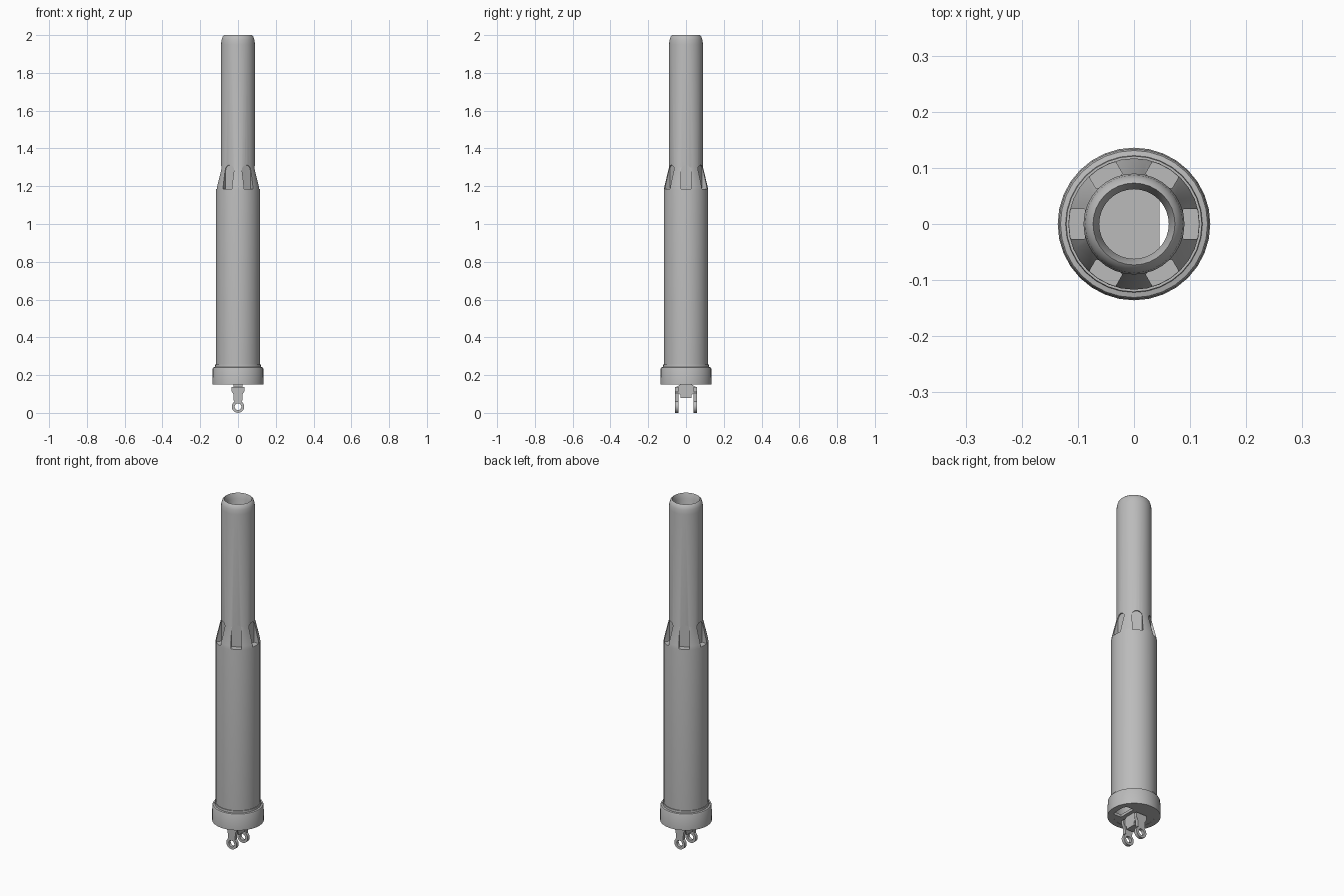
import bpy, bmesh, math
from mathutils import Matrix, Vector

cube = bpy.data.objects.get("Cube")
if cube:
    bpy.data.objects.remove(cube, do_unlink=True)

GREY = (0.5, 0.5, 0.5, 1)
grey = bpy.data.materials.new("plain grey")
grey.use_nodes = True
grey.diffuse_color = GREY
grey.node_tree.nodes["Principled BSDF"].inputs["Base Color"].default_value = GREY


def finish(name, bm):
    bmesh.ops.recalc_face_normals(bm, faces=bm.faces)
    mesh = bpy.data.meshes.new(name)
    bm.to_mesh(mesh)
    bm.free()
    mesh.materials.append(grey)
    obj = bpy.data.objects.new(name, mesh)
    bpy.context.collection.objects.link(obj)
    return obj


def activate(obj):
    bpy.ops.object.select_all(action="DESELECT")
    obj.select_set(True)
    bpy.context.view_layer.objects.active = obj


def smooth(obj):
    activate(obj)
    bpy.ops.object.shade_smooth_by_angle(angle=math.radians(32))


def lathe(name, profile, segments=32):
    """Revolve a closed (radius, height) profile about z."""
    bm = bmesh.new()
    rings = []
    for i in range(segments):
        a = math.tau * i / segments
        rings.append([bm.verts.new((r * math.cos(a), r * math.sin(a), z)) for r, z in profile])
    n = len(profile)
    for i, ring in enumerate(rings):
        following = rings[(i + 1) % segments]
        for j in range(n):
            k = (j + 1) % n
            bm.faces.new((ring[j], following[j], following[k], ring[k]))
    return finish(name, bm)


def prism(name, outline, depth, place):
    """Extrude an (across, up) outline along local y, then place it."""
    bm = bmesh.new()
    face = bm.faces.new([bm.verts.new((x, 0, z)) for x, z in outline])
    out = bmesh.ops.extrude_face_region(bm, geom=[face])
    moved = [g for g in out["geom"] if isinstance(g, bmesh.types.BMVert)]
    bmesh.ops.translate(bm, verts=moved, vec=(0, depth, 0))
    bm.transform(place)
    return finish(name, bm)


def cut(target, cutter):
    cutter.hide_render = True
    mod = target.modifiers.new("cut", "BOOLEAN")
    mod.operation = "DIFFERENCE"
    mod.solver = "EXACT"
    mod.object = cutter
    activate(target)
    bpy.ops.object.modifier_apply(modifier=mod.name)
    bpy.data.objects.remove(cutter, do_unlink=True)


def arc(radius, height, start, end, steps):
    angles = [math.radians(start + (end - start) * i / steps) for i in range(steps + 1)]
    return [(radius * math.cos(a), height + radius * math.sin(a)) for a in angles]


# Hollow barrel: wide body, tapered shoulder, narrow tube with rounded mouth
barrel = lathe("barrel", [
    (0.117, 0.2), (0.117, 1.18), (0.114, 1.2), (0.09, 1.3),
    (0.09, 1.95), (0.087, 1.975), (0.081, 1.993), (0.073, 2.0),
    (0.062, 1.97), (0.062, 1.16), (0.105, 1.12), (0.105, 0.2)])

# Six arched flutes around the shoulder
flute = [(-0.027, 1.184), (0.027, 1.184)] + arc(0.027, 1.285, 0, 180, 8)
for i in range(6):
    place = Matrix.Rotation(math.radians(30 + 60 * i), 4, "Z") @ Matrix.Translation((0, 0.083, 0))
    cut(barrel, prism("flute_cutter", flute, 0.06, place))
smooth(barrel)

# Base collar with a small step against the body
collar = lathe("base_collar", [
    (0.136, 0.15), (0.134, 0.235), (0.131, 0.241), (0.122, 0.243),
    (0.121, 0.255), (0.105, 0.255), (0.105, 0.15)])
smooth(collar)

# Floor plate with an opening on one side
bm = bmesh.new()
bmesh.ops.create_cone(bm, cap_ends=True, segments=32, radius1=0.115, radius2=0.115,
                      depth=0.015, matrix=Matrix.Translation((0, 0, 0.1585)))
floor = finish("floor_plate", bm)
opening = [(0.045, 0.1), (0.1, 0.1), (0.1, 0.2), (0.045, 0.2)]
cut(floor, prism("opening_cutter", opening, 0.1, Matrix.Translation((0, -0.05, 0))))
smooth(floor)

# Bracket core below the floor, with its profile across y
core = [(-0.03, 0.165), (-0.03, 0.15), (-0.05, 0.138), (-0.05, 0.115), (-0.03, 0.095), (-0.03, 0.078),
        (0.03, 0.078), (0.03, 0.095), (0.05, 0.115), (0.05, 0.138), (0.03, 0.15), (0.03, 0.165)]
prism("bracket_core", core, 0.05,
      Matrix.Translation((0.025, 0, 0)) @ Matrix.Rotation(math.radians(90), 4, "Z"))

# Two lugs, each ending in a round eyelet
lug = [(-0.034, 0.138), (-0.034, 0.115), (-0.025, 0.1), (-0.022, 0.06),
       (0.022, 0.06), (0.025, 0.1), (0.034, 0.115), (0.034, 0.138)]
for side, label in ((-1, "front"), (1, "back")):
    y = side * 0.05
    prism(label + "_lug", lug, 0.018, Matrix.Translation((0, y - 0.009, 0)))
    eyelet = lathe(label + "_eyelet", [(0.033, -0.009), (0.033, 0.009), (0.018, 0.009), (0.018, -0.009)], 16)
    eyelet.data.transform(Matrix.Translation((0, y, 0.033)) @ Matrix.Rotation(math.radians(90), 4, "X"))
    smooth(eyelet)
